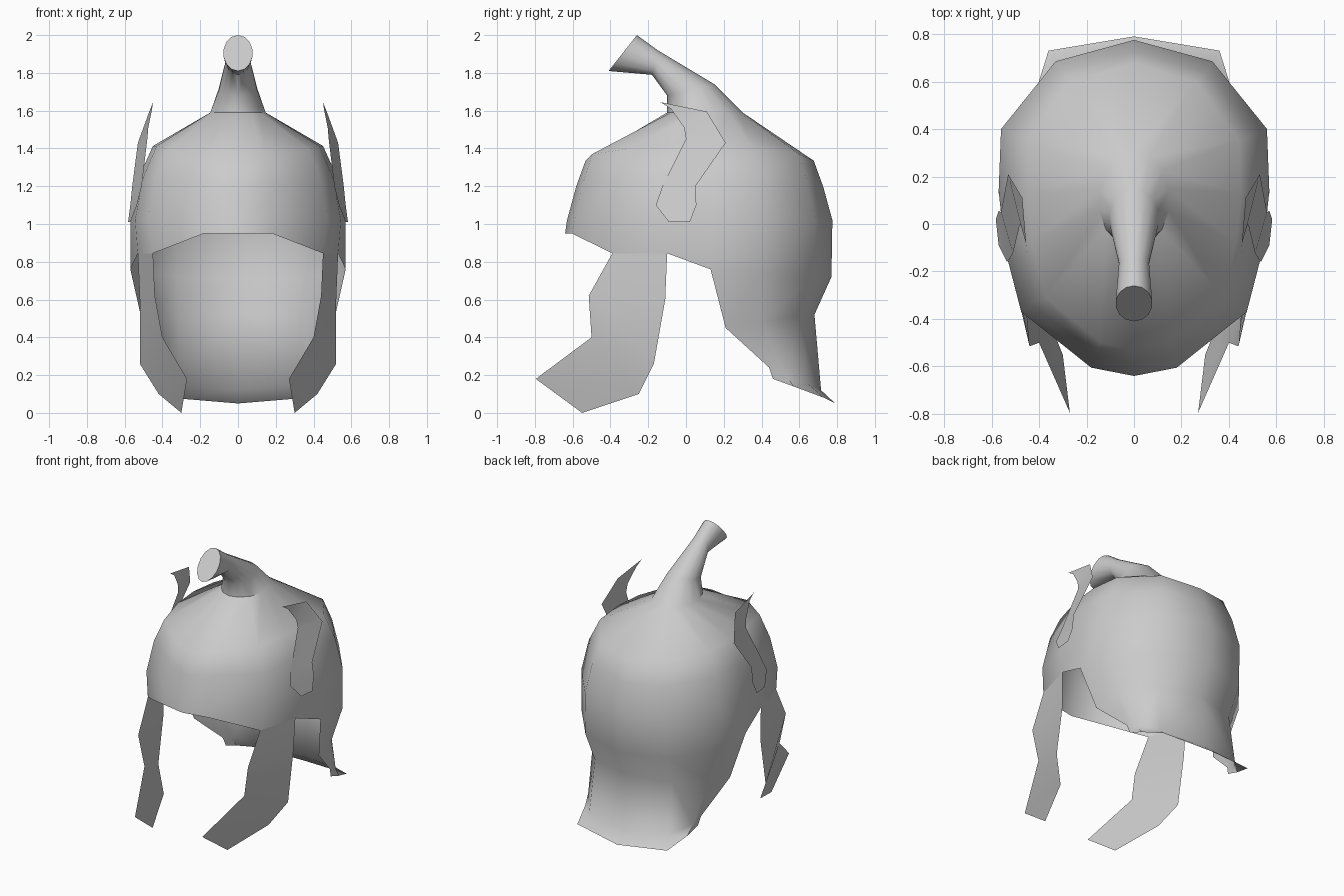
import bpy, bmesh
from math import sin, cos, pi
from mathutils import Vector

cube = bpy.data.objects.get("Cube")
if cube:
    bpy.data.objects.remove(cube, do_unlink=True)

metal = bpy.data.materials.new("plain grey metal")
metal.use_nodes = True
grey = (0.6, 0.6, 0.6, 1)
metal.diffuse_color = grey
metal.node_tree.nodes["Principled BSDF"].inputs["Base Color"].default_value = grey


def mirrored_sheet(name, rows, cap=False):
    """Skin rows of points on the left half, then mirror them to the right."""
    bm = bmesh.new()
    grid = [[bm.verts.new(p) if p is not None else None for p in row] for row in rows]
    for low, high in zip(grid, grid[1:]):
        for i in range(len(low) - 1):
            corners = [low[i], low[i + 1], high[i + 1], high[i]]
            if None not in corners:
                bm.faces.new(corners)
    if cap:
        bm.faces.new(grid[-1])
    bmesh.ops.remove_doubles(bm, verts=bm.verts, dist=0.0005)
    bmesh.ops.recalc_face_normals(bm, faces=bm.faces)
    mesh = bpy.data.meshes.new(name)
    bm.to_mesh(mesh)
    bm.free()
    mesh.materials.append(metal)
    obj = bpy.data.objects.new(name, mesh)
    bpy.context.collection.objects.link(obj)
    for other in bpy.context.selected_objects:
        other.select_set(False)
    obj.select_set(True)
    bpy.context.view_layer.objects.active = obj
    mirror = obj.modifiers.new("Mirror", 'MIRROR')
    mirror.use_axis[0] = True
    mirror.merge_threshold = 0.001
    bpy.ops.object.modifier_apply(modifier=mirror.name)
    bpy.ops.object.shade_smooth_by_angle(angle=pi / 4)
    return obj


# Half plan of the bowl, from the brow centre round to the back centre
plan = [(0, -.63), (.18, -.59), (.475, -.37), (.545, -.1),
        (.57, .14), (.56, .4), (.33, .685), (0, .775)]
last = len(plan) - 1


def bowl_row(sx, sy, z, rise):
    """Scaled plan at a height, lifted toward the sides."""
    return [(x * sx, .07 + (y - .07) * sy, z + rise * sin(pi * i / last))
            for i, (x, y) in enumerate(plan)]


def crest_row(front, back, width):
    """Half oval ring between a front and a back point given as (y, z)."""
    a, b = Vector((0, *front)), Vector((0, *back))
    ring = []
    for i in range(last + 1):
        t = pi * i / last
        p = a.lerp(b, (1 - cos(t)) / 2)
        p.x = width * sin(t) if 0 < i < last else 0
        ring.append(p)
    return ring


# Flared neck guard hangs only below the rear half of the bowl
gap = [None] * 4
neck = [
    gap + [(.42, .46, .18), (.41, .57, .14), (.36, .73, .08), (0, .79, .05)],
    gap + [(.43, .44, .24), (.42, .52, .21), (.32, .65, .15), (0, .715, .12)],
    gap + [(.5, .21, .45), (.47, .4, .48), (.31, .6, .51), (0, .68, .52)],
]
rim = [(0, -.64, .95), (.18, -.605, .95), (.45, -.39, .845), (.53, -.1, .845),
       (.57, .13, .76), (.56, .4, .74), (.33, .68, .72), (0, .77, .72)]
bowl = [rim, bowl_row(1, 1, 1.02, 0), bowl_row(.92, .93, 1.2, .05),
        bowl_row(.79, .86, 1.335, .08)]

# Tall crest that leans forward and ends in a blunt, widened tip
crest = [
    crest_row((-.1, 1.59), (.3, 1.59), .15),
    crest_row((-.1, 1.68), (.15, 1.74), .105),
    crest_row((-.18, 1.79), (-.15, 1.92), .065),
    crest_row((-.41, 1.81), (-.26, 2), .078),
]
mirrored_sheet("helmet_bowl", neck + bowl + crest, cap=True)

# Curved cheek guards: front edge and rear edge of each strip
cheek_end = (.3, -.55, 0)
mirrored_sheet("cheek_guards", [
    [(.45, -.39, .845), (.53, -.1, .845)],
    [(.44, -.515, .62), (.52, -.11, .6)],
    [(.4, -.5, .4), (.52, -.17, .26)],
    [(.27, -.795, .18), (.42, -.25, .1)],
    [cheek_end, cheek_end],
])

# Thin side plumes standing away from the bowl
plume_top = (.47, .11, 1.595)
mirrored_sheet("side_plumes", [
    [(.45, -.135, 1.645), plume_top],
    [(.455, -.08, 1.61), plume_top],
    [(.475, -.01, 1.51), plume_top],
    [(.48, 0, 1.45), (.53, .21, 1.43)],
    [(.51, -.125, 1.2), (.56, .05, 1.2)],
    [(.535, -.16, 1.1), (.57, .055, 1.1)],
    [(.57, -.09, 1.01), (.582, .02, 1.01)],
])
